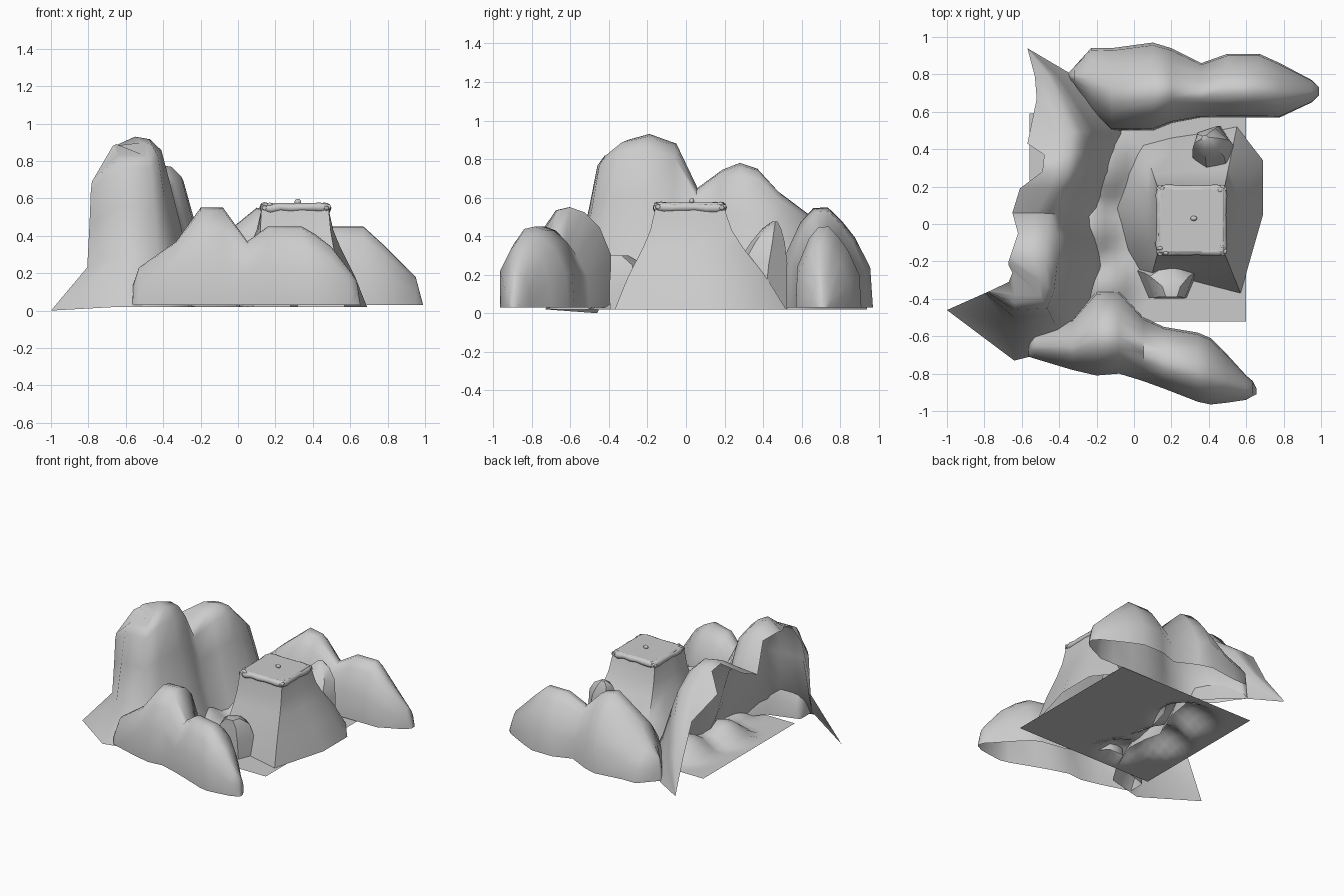
import bpy, bmesh, math, random

if "Cube" in bpy.data.objects:
    bpy.data.objects.remove(bpy.data.objects["Cube"])
random.seed(3)


def smooth(ob, angle=40):
    bpy.ops.object.select_all(action='DESELECT')
    ob.select_set(True)
    bpy.context.view_layer.objects.active = ob
    bpy.ops.object.shade_smooth_by_angle(angle=math.radians(angle))


def loft(name, rows, closed=False, cap=False, angle=60):
    """Skin a sheet or tube through rows of equal point count."""
    bm = bmesh.new()
    grid = [[bm.verts.new(p) for p in row] for row in rows]
    n = len(grid[0])
    for a, b in zip(grid, grid[1:]):
        for i in range(n if closed else n - 1):
            j = (i + 1) % n
            bm.faces.new((a[i], a[j], b[j], b[i]))
    if cap:
        bm.faces.new(grid[-1])
    bmesh.ops.remove_doubles(bm, verts=bm.verts, dist=0.0005)
    bmesh.ops.recalc_face_normals(bm, faces=bm.faces)
    me = bpy.data.meshes.new(name)
    bm.to_mesh(me)
    bm.free()
    ob = bpy.data.objects.new(name, me)
    bpy.context.collection.objects.link(ob)
    smooth(ob, angle)
    return ob


# Low ridges: arched sections along x (x, near y, far y, height)
FRONT_ARCH = [(0, 0), (0, .5), (.15, .78), (.3, .97), (.45, 1), (.62, .95), (.8, .8), (.97, .45), (1, 0)]
BACK_ARCH = [(0, 0), (.02, .5), (.2, .85), (.34, .99), (.5, 1), (.66, .86), (.8, .7), (.97, .4), (1, 0)]


def ridge(name, arch, stations):
    loft(name, [[(x, lo + (hi - lo) * t, .03 + (h - .03) * k) for t, k in arch]
                for x, lo, hi, h in stations], angle=75)


ridge("front_ridge", FRONT_ARCH, [
    (-.565, -.7, -.6, .03), (-.56, -.71, -.58, .14), (-.53, -.72, -.57, .23),
    (-.33, -.78, -.51, .37), (-.2, -.81, -.36, .55), (-.08, -.8, -.36, .55),
    (.05, -.84, -.5, .37), (.16, -.88, -.55, .45), (.34, -.95, -.58, .45),
    (.41, -.965, -.61, .41), (.5, -.955, -.7, .34), (.6, -.94, -.81, .21),
    (.635, -.92, -.84, .16), (.655, -.91, -.88, .03)])
ridge("back_ridge", BACK_ARCH, [
    (-.35, .78, .81, .03), (-.32, .75, .84, .2), (-.23, .61, .94, .27),
    (-.12, .5, .94, .37), (.1, .5, .97, .55), (.2, .54, .94, .53),
    (.36, .57, .86, .37), (.5, .57, .91, .45), (.67, .57, .91, .45),
    (.78, .57, .86, .35), (.95, .65, .77, .18), (.99, .69, .73, .03)])

# Tall cliff: curled open sheet (base xy, crest xyz, back edge xyz, flare)
CLIFF = [
    (-1, -.46, -.775, -.36, .7, -.67, -.31, .88, .12),
    (-.64, -.73, -.64, -.38, .83, -.65, -.26, .89, .58),
    (-.36, -.66, -.5, -.38, .83, -.67, -.22, .88, .65),
    (-.26, -.5, -.5, -.3, .9, -.67, -.2, .88, .8),
    (-.16, -.24, -.55, -.19, .93, -.66, -.17, .88, 1),
    (-.17, -.08, -.54, -.05, .88, -.62, -.05, .85, 1),
    (-.2, .04, -.52, .06, .65, -.65, .06, .64, 1),
    (-.15, .17, -.45, .19, .745, -.61, .19, .69, 1),
    (-.1, .28, -.42, .28, .78, -.49, .28, .765, 1),
    (-.08, .4, -.41, .37, .75, -.48, .37, .74, 1),
    (-.06, .52, -.4, .48, .63, -.57, .43, .61, 1),
    (-.2, .68, -.45, .64, .51, -.52, .67, .48, 1),
    (-.35, .81, -.48, .78, .27, -.53, .79, .25, 1),
    (-.57, .94, -.57, .94, .03, -.57, .94, .03, 1)]
PROFILE = [(0, 0), (.29, .33), (.48, .66), (.64, .92), (.8, .985), (1, 1)]
rows = []
for bx, by, cx, cy, cz, ex, ey, ez, p in CLIFF:
    z0 = .0 if bx == -1 else .02
    rows.append([(bx + (cx - bx) * u ** p, by + (cy - by) * u ** p, z0 + (cz - z0) * w)
                 for u, w in PROFILE] + [(ex, ey, ez)])
loft("tall_cliff", rows, angle=75)

# Central plateau: flared base outline blending into a square top
BASE = [(.69, .05), (.69, .34), (.55, .52), (.4, .49), (.2, .46), (.05, .42),
        (-.04, .28), (-.09, .08), (-.03, -.14), (.08, -.33), (.3, -.3), (.57, -.37)]
TOP = [(.485, .02), (.485, .1), (.485, .2), (.4, .2), (.25, .2), (.125, .2),
       (.125, .1), (.125, 0), (.125, -.08), (.125, -.16), (.3, -.16), (.485, -.16)]
loft("plateau", [[(t[0] + (b[0] - t[0]) * f, t[1] + (b[1] - t[1]) * f, z)
                  for b, t in zip(BASE, TOP)]
                 for z, f in ((.02, 1), (.19, .67), (.34, .3), (.43, .12), (.54, 0))],
     closed=True, cap=True, angle=45)


# Ground sheet with low mounds at the foot of the cliff
N = 20
rows = []
for i in range(N + 1):
    x = -.56 + 1.16 * i / N
    row = []
    for j in range(N + 1):
        y = -.52 + 1.11 * j / N
        h = .02
        for mx, my, mh, r in ((-.28, -.05, .13, .22), (-.2, .3, .13, .24), (-.15, -.32, .08, .18)):
            d = math.hypot(x - mx, y - my) / r
            h += mh * max(0, 1 - d * d) ** 1.5
        row.append((x, y, h))
    rows.append(row)
loft("ground", rows)


# Side rocks: rings of (z, x, y, rx, ry)
def rock(name, rings, sides):
    loft(name, [[(x + rx * math.cos(a), y + ry * math.sin(a), z)
                 for a in [math.tau * (k + .25) / sides for k in range(sides)]]
                for z, x, y, rx, ry in rings], closed=True, cap=True, angle=40)


rock("back_pinnacle", [(.02, .43, .36, .12, .17), (.26, .42, .395, .11, .135),
                       (.37, .41, .425, .1, .09), (.44, .39, .445, .07, .05),
                       (.475, .38, .46, .02, .015)], 6)
rock("front_boulder", [(.02, .18, -.29, .17, .13), (.15, .19, -.3, .14, .12),
                       (.25, .19, -.31, .11, .1), (.3, .2, -.35, .05, .05)], 5)


# Capstone slab with rolled, slightly sagging rims
bpy.ops.mesh.primitive_cube_add(size=1, location=(.307, .02, .552))
slab = bpy.context.object
slab.name = "capstone"
slab.scale = (.35, .35, .044)
bpy.ops.object.transform_apply(location=False, rotation=False, scale=True)
m = slab.modifiers.new("bevel", 'BEVEL')
m.width, m.segments = .01, 2
smooth(slab)
for k in range(4):
    c, s = round(math.cos(k * math.pi / 2)), round(math.sin(k * math.pi / 2))
    rings = []
    for i, r in enumerate((.012, .026, .021, .023, .02, .023, .026, .012)):
        t = -.188 + .376 * i / 7
        z = .55 + random.uniform(-.006, .004)
        rings.append([(.307 + c * (.166 + r * math.cos(a)) - s * t,
                       .02 + s * (.166 + r * math.cos(a)) + c * t,
                       z + r * math.sin(a)) for a in [math.tau * q / 8 for q in range(8)]])
    loft("capstone_rim_%d" % (k + 1), rings, closed=True, cap=True)

# Small pebbles on the capstone
for k, (x, y, z, r) in enumerate([(.32, .03, .582, .017), (.14, -.13, .568, .014),
                                  (.15, .19, .566, .013), (.46, .18, .566, .014),
                                  (.17, -.155, .566, .013), (.47, -.12, .566, .012)]):
    bpy.ops.mesh.primitive_ico_sphere_add(subdivisions=2, radius=r, location=(x, y, z))
    ob = bpy.context.object
    ob.name = "pebble_%d" % (k + 1)
    ob.scale = (1.1, .8, .9)
    smooth(ob)
